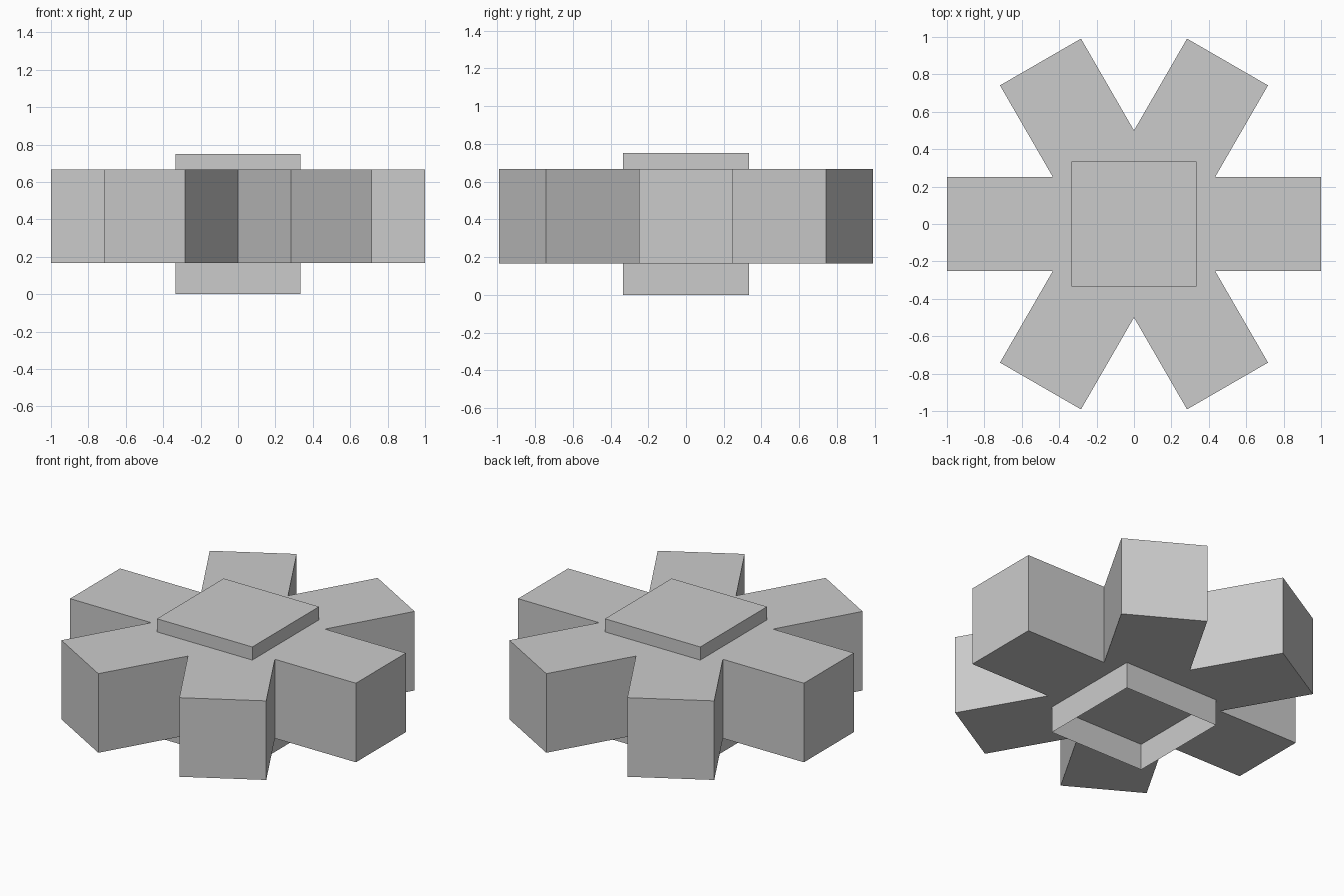
import bpy, bmesh
from math import radians
from mathutils import Matrix, Vector

if "Cube" in bpy.data.objects:
    bpy.data.objects.remove(bpy.data.objects["Cube"])


def finish(bm, name):
    mesh = bpy.data.meshes.new(name)
    bm.to_mesh(mesh)
    bm.free()
    obj = bpy.data.objects.new(name, mesh)
    bpy.context.collection.objects.link(obj)
    return obj


# Six-armed star: each arm adds its two tip corners and the notch after it
Z_LOW, Z_HIGH = 0.167, 0.667
bm = bmesh.new()
outline = []
for i in range(6):
    turn = Matrix.Rotation(radians(60 * i), 3, 'Z')
    for x, y in [(1, -0.25), (1, 0.25), (0.433, 0.25)]:
        outline.append(bm.verts.new(turn @ Vector((x, y, 0)) + Vector((0, 0, Z_LOW))))
base = bm.faces.new(outline)
top = bmesh.ops.extrude_face_region(bm, geom=[base], use_keep_orig=True)
bmesh.ops.translate(bm, vec=(0, 0, Z_HIGH - Z_LOW),
                    verts=[g for g in top["geom"] if isinstance(g, bmesh.types.BMVert)])
bmesh.ops.recalc_face_normals(bm, faces=bm.faces)
finish(bm, "star_arms")

# Square hub through the centre, capped on top and open underneath
HUB_WIDTH, HUB_HEIGHT = 0.667, 0.75
bm = bmesh.new()
bmesh.ops.create_cube(bm, size=1, matrix=Matrix.Translation((0, 0, HUB_HEIGHT / 2))
                      @ Matrix.Diagonal((HUB_WIDTH, HUB_WIDTH, HUB_HEIGHT, 1)))
bmesh.ops.delete(bm, geom=[f for f in bm.faces if f.normal.z < -0.5], context='FACES')
finish(bm, "square_hub")
